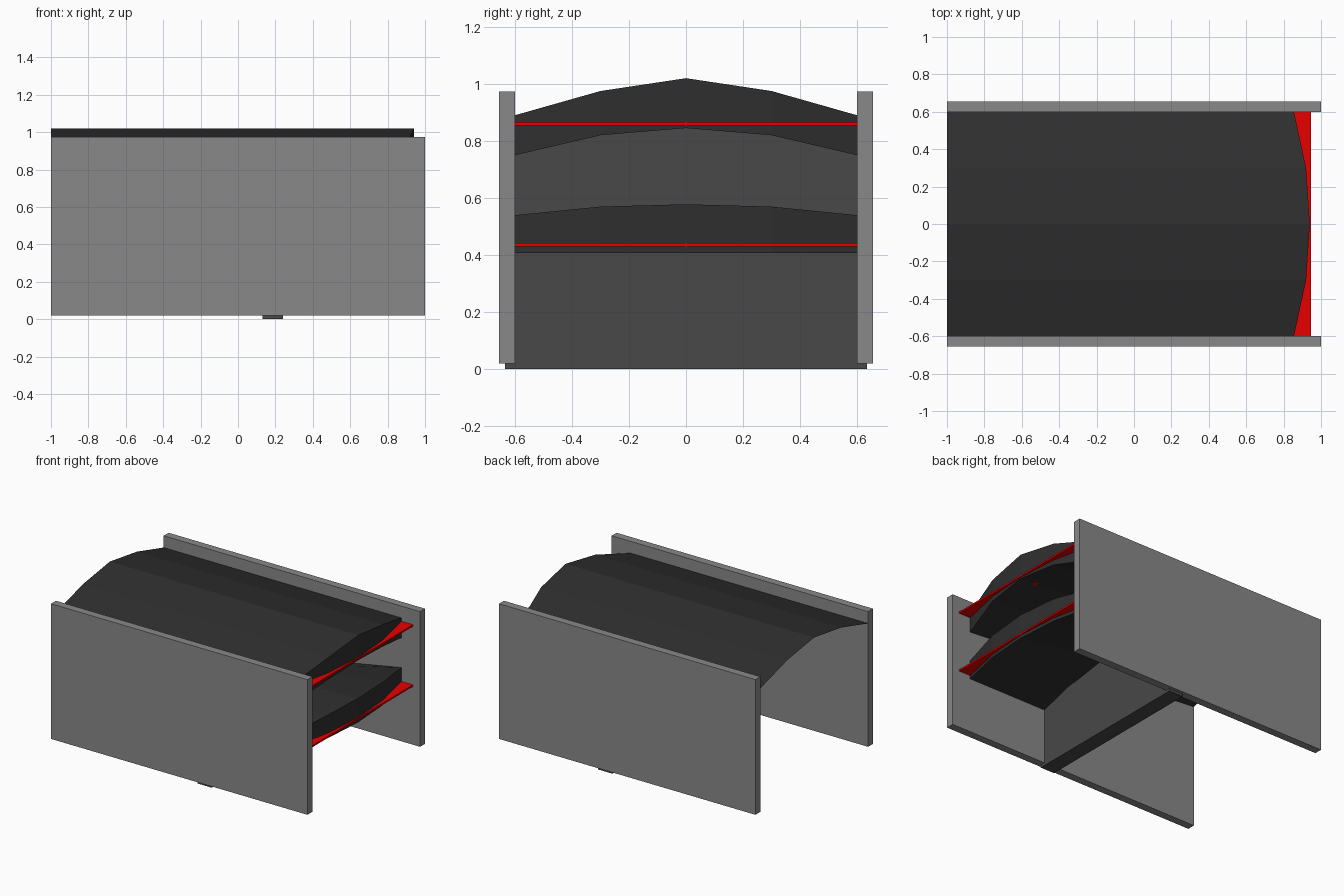
import bpy, bmesh

if "Cube" in bpy.data.objects:
    bpy.data.objects.remove(bpy.data.objects["Cube"])

def material(name, rgb):
    m = bpy.data.materials.new(name)
    m.diffuse_color = (*rgb, 1)
    m.use_nodes = True
    m.node_tree.nodes["Principled BSDF"].inputs["Base Color"].default_value = m.diffuse_color
    return m

GREY = material("plate_grey", (0.25, 0.25, 0.25))
DARK_GREY = material("wall_grey", (0.065, 0.065, 0.065))
BLACK = material("wing_black", (0.028, 0.028, 0.028))
RED = material("lip_red", (0.8, 0.0, 0.0))

def loft(name, sections, mat):
    """Join equal-length closed sections and cap both ends."""
    bm = bmesh.new()
    rings = [[bm.verts.new(p) for p in s] for s in sections]
    n = len(rings[0])
    for a, b in zip(rings, rings[1:]):
        for i in range(n):
            j = (i + 1) % n
            bm.faces.new((a[i], a[j], b[j], b[i]))
    bm.faces.new(rings[0])
    bm.faces.new(rings[-1])
    bmesh.ops.recalc_face_normals(bm, faces=bm.faces)
    me = bpy.data.meshes.new(name)
    bm.to_mesh(me)
    bm.free()
    ob = bpy.data.objects.new(name, me)
    bpy.context.collection.objects.link(ob)
    me.materials.append(mat)
    return ob

def box(name, x0, x1, y0, y1, z0, z1, mat):
    return loft(name, [[(x, y0, z0), (x, y1, z0), (x, y1, z1), (x, y0, z1)]
                       for x in (x0, x1)], mat)

# Wings: wedge sections across y, values given from edge to centre
STATIONS = [(-0.6, 0), (-0.3, 1), (0, 2), (0.3, 1), (0.6, 0)]
NOSE_X = (0.855, 0.92, 0.94)

def wing(name, tail_x, top, bottom, tail):
    loft(name, [[(NOSE_X[k], y, top[k]), (NOSE_X[k], y, bottom[k]), (tail_x, y, tail[k])]
                for y, k in STATIONS], BLACK)

wing("upper_wing", -1.0, (0.89, 0.975, 1.02), (0.75, 0.82, 0.845), (0.89, 0.975, 1.02))
wing("lower_wing", 0.13, (0.54, 0.57, 0.578), (0.407, 0.407, 0.407), (0.407, 0.49, 0.535))

# Red lips along the wing noses
for name, z in (("upper_lip", 0.86), ("lower_lip", 0.436)):
    box(name, 0.80, 0.945, -0.6, 0.6, z - 0.006, z + 0.006, RED)

# End plates
for name, s in (("front_end_plate", -1), ("back_end_plate", 1)):
    y0, y1 = sorted((s * 0.6, s * 0.655))
    box(name, -1, 1, y0, y1, 0.02, 0.973, GREY)

# Cross wall carrying both wings, its top following the arch
outline = [(-0.635, 0), (0.635, 0), (0.635, 0.84), (0.3, 0.945),
           (0, 0.99), (-0.3, 0.945), (-0.635, 0.84)]
loft("cross_wall", [[(x, y, z) for y, z in outline] for x in (0.13, 0.24)], DARK_GREY)
